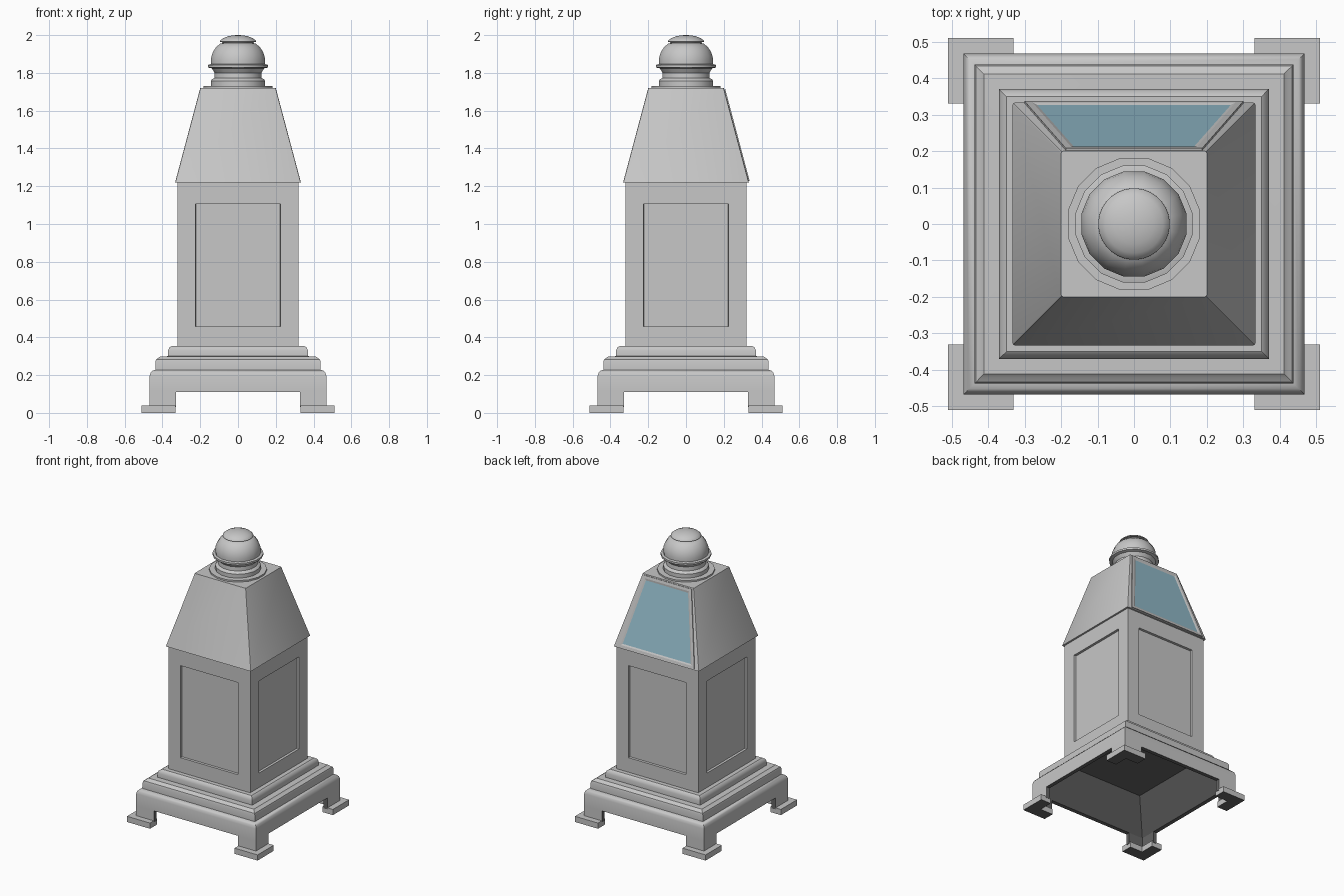
import bpy, bmesh, math
from mathutils import Vector

if "Cube" in bpy.data.objects:
    bpy.data.objects.remove(bpy.data.objects["Cube"])


def material(name, rgb):
    m = bpy.data.materials.new(name)
    m.diffuse_color = (*rgb, 1)
    m.use_nodes = True
    m.node_tree.nodes["Principled BSDF"].inputs["Base Color"].default_value = m.diffuse_color
    return m


GREY = material("grey metal", (0.57, 0.57, 0.57))
DARK = material("dark underside", (0.13, 0.13, 0.13))
GLASS = material("blue glass", (0.29, 0.50, 0.59))


def finish(bm, name, mat=GREY, angle=35, dark=None):
    """Make an object; faces for which dark(face) holds get the dark colour."""
    bmesh.ops.recalc_face_normals(bm, faces=bm.faces)
    bm.normal_update()
    if dark:
        for f in bm.faces:
            f.material_index = 1 if dark(f) else 0
    me = bpy.data.meshes.new(name)
    me.materials.append(mat)
    if dark:
        me.materials.append(DARK)
    bm.to_mesh(me)
    bm.free()
    ob = bpy.data.objects.new(name, me)
    bpy.context.collection.objects.link(ob)
    bpy.ops.object.select_all(action='DESELECT')
    ob.select_set(True)
    bpy.context.view_layer.objects.active = ob
    bpy.ops.object.shade_smooth_by_angle(angle=math.radians(angle))
    return ob


def bridge(bm, a, b):
    for i in range(len(a)):
        j = (i + 1) % len(a)
        bm.faces.new((a[i], a[j], b[j], b[i]))


def rings(profile, sides, square=False):
    """Stack of capped polygon rings from (radius, z) pairs."""
    bm = bmesh.new()
    k = math.sqrt(2) if square else 1
    angles = [2 * math.pi * (i + 0.5) / sides for i in range(sides)]
    loops = [[bm.verts.new((r * k * math.cos(a), r * k * math.sin(a), z)) for a in angles]
             for r, z in profile]
    for a, b in zip(loops, loops[1:]):
        bridge(bm, a, b)
    bm.faces.new(loops[0])
    bm.faces.new(loops[-1])
    return bm


def faces_down(f):
    return f.normal.z < -0.3


def faces_inward(f):
    c = f.calc_center_median()
    return faces_down(f) or f.normal.x * c.x + f.normal.y * c.y < -0.01


# stepped plinth, hollow and dark underneath
# (the last ring is covered by the body)
plinth = rings([(0.30, 0.315), (0.44, 0.11), (0.468, 0.11), (0.468, 0.195), (0.463, 0.212),
                (0.452, 0.224), (0.438, 0.228), (0.438, 0.27), (0.434, 0.283), (0.422, 0.290),
                (0.412, 0.299), (0.37, 0.30), (0.37, 0.33), (0.364, 0.345), (0.35, 0.355)],
               4, True)
bm = plinth
bmesh.ops.recalc_face_normals(bm, faces=bm.faces)
bm.normal_update()
finish(bm, "stepped_plinth", dark=faces_down)


# corner legs and foot plates: L-shaped, mirrored to four corners
def corner(name, outer, inner, end, z0, z1, dark):
    bm = bmesh.new()
    pts = [(end, outer), (outer, outer), (outer, end), (inner, end), (inner, inner), (end, inner)]
    f = bm.faces.new([bm.verts.new((x, y, z0)) for x, y in pts])
    ext = bmesh.ops.extrude_face_region(bm, geom=[f])
    for v in ext["geom"]:
        if isinstance(v, bmesh.types.BMVert):
            v.co.z = z1
    mod = finish(bm, name, dark=dark).modifiers.new("mirror", 'MIRROR')
    mod.use_axis = (True, True, False)


corner("corner_legs", 0.468, 0.44, 0.328, 0.03, 0.111, faces_inward)
corner("foot_plates", 0.51, 0.43, 0.33, 0.0, 0.04, faces_down)

# pedestal body with a recessed panel on each side
bm = rings([(0.32, 0.355), (0.32, 1.22)], 4, True)
bmesh.ops.recalc_face_normals(bm, faces=bm.faces)
bm.normal_update()
sides = [f for f in bm.faces if abs(f.normal.z) < 0.5]
bmesh.ops.inset_individual(bm, faces=sides, thickness=0.05, depth=0)
for f in sides:
    across = 0 if abs(f.normal.y) > 0.5 else 1
    for v in f.verts:
        v.co.z = 1.107 if v.co.z > 0.8 else 0.457
        v.co[across] = math.copysign(0.225, v.co[across])
bm.normal_update()
bmesh.ops.inset_individual(bm, faces=sides, thickness=0.002, depth=-0.016)
finish(bm, "panelled_body")

# tapered lamp housing with slightly softened corners
bm = rings([(0.333, 1.22), (0.2, 1.72)], 4, True)
slants = [e for e in bm.edges if abs(e.verts[0].co.z - e.verts[1].co.z) > 0.1]
bmesh.ops.bevel(bm, geom=slants, offset=0.006, segments=2, profile=0.5, affect='EDGES')
finish(bm, "lamp_housing")

# window on the back slope
UP = Vector((0, -0.133, 0.5))
OUT = Vector((0, 0.5, 0.133)).normalized()


def trapezoid(bm, low, high, t0, t1, off):
    pts = [(-low, t0), (low, t0), (high, t1), (-high, t1)]
    return [bm.verts.new(Vector((x, 0.333, 1.22)) + UP * t + OUT * off) for x, t in pts]


bm = bmesh.new()
loops = [trapezoid(bm, 0.300, 0.187, 0.015, 0.985, -0.004),
         trapezoid(bm, 0.300, 0.187, 0.015, 0.985, 0.006),
         trapezoid(bm, 0.278, 0.173, 0.045, 0.95, 0.006),
         trapezoid(bm, 0.265, 0.164, 0.065, 0.925, 0.002),
         trapezoid(bm, 0.265, 0.164, 0.065, 0.925, -0.004)]
for a, b in zip(loops, loops[1:] + loops[:1]):
    bridge(bm, a, b)
finish(bm, "window_frame", angle=15)

bm = bmesh.new()
a = trapezoid(bm, 0.267, 0.166, 0.063, 0.927, -0.003)
b = trapezoid(bm, 0.267, 0.166, 0.063, 0.927, 0.0022)
bm.faces.new(a)
bm.faces.new(b)
bridge(bm, a, b)
finish(bm, "window_glass", GLASS)

# chimney: base disc, collar, neck and flange
finish(rings([(0.185, 1.715), (0.185, 1.731), (0.147, 1.731), (0.147, 1.758), (0.14, 1.766),
              (0.128, 1.772), (0.126, 1.80), (0.142, 1.824), (0.163, 1.829), (0.163, 1.842),
              (0.147, 1.846)], 16), "chimney_base")

# rounded dome
finish(rings([(0.147, 1.844), (0.147, 1.865), (0.143, 1.89), (0.133, 1.915), (0.117, 1.938),
              (0.094, 1.956), (0.08, 1.958)], 16), "chimney_dome")

# shallow cap on top
finish(rings([(0.08, 1.955), (0.085, 1.964), (0.098, 1.965), (0.096, 1.97), (0.08, 1.983),
              (0.055, 1.993), (0.028, 1.9985), (0.004, 2.0)], 32), "chimney_cap")
